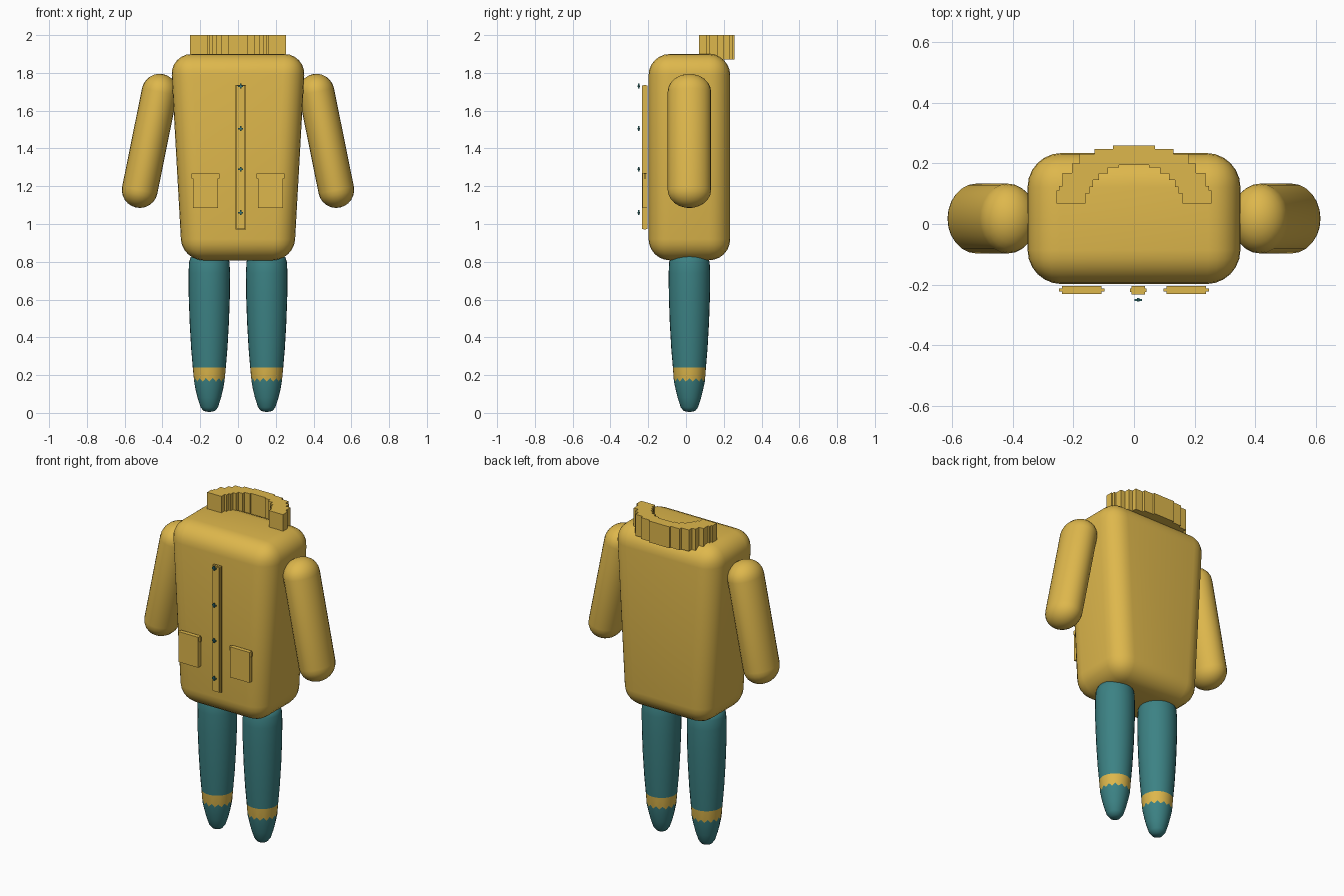
import bpy, bmesh, math
from mathutils import Vector, Matrix

if "Cube" in bpy.data.objects:
    bpy.data.objects.remove(bpy.data.objects["Cube"])

CY = 0.018  # depth of the body centre line


def material(name, rgb):
    m = bpy.data.materials.new(name)
    m.diffuse_color = (*rgb, 1)
    m.use_nodes = True
    m.node_tree.nodes["Principled BSDF"].inputs["Base Color"].default_value = m.diffuse_color
    return m


GOLD = material("golden_yellow", (0.73, 0.475, 0.072))
TEAL = material("deep_teal", (0.045, 0.223, 0.231))


def make(name, bm, mats, smooth=None):
    bmesh.ops.recalc_face_normals(bm, faces=bm.faces)
    me = bpy.data.meshes.new(name)
    bm.to_mesh(me)
    bm.free()
    for m in mats:
        me.materials.append(m)
    ob = bpy.data.objects.new(name, me)
    bpy.context.collection.objects.link(ob)
    if smooth:
        bpy.ops.object.select_all(action='DESELECT')
        ob.select_set(True)
        bpy.context.view_layer.objects.active = ob
        bpy.ops.object.shade_smooth_by_angle(angle=math.radians(smooth))
    return ob


def add_box(bm, lo, hi):
    lo, hi = Vector(lo), Vector(hi)
    mat = Matrix.Translation((lo + hi) / 2) @ Matrix.Diagonal((*(hi - lo), 1))
    return bmesh.ops.create_cube(bm, size=1, matrix=mat)['verts']


def lathe(profile, n, zig=None):
    """Spin (radius, z) pairs; the ring numbered zig gets a sawtooth height."""
    bm = bmesh.new()
    rings = []
    for k, (r, z) in enumerate(profile):
        if r == 0:
            rings.append([bm.verts.new((0, 0, z))] * n)
            continue
        rings.append([bm.verts.new((r * math.cos(math.tau * i / n), r * math.sin(math.tau * i / n),
                                    z + (0.009 * (-1) ** i if k == zig else 0))) for i in range(n)])
    for k in range(len(rings) - 1):
        a, b = rings[k], rings[k + 1]
        for i in range(n):
            j = (i + 1) % n
            f = bm.faces.new(list(dict.fromkeys((a[i], a[j], b[j], b[i]))))
            f.material_index = 1 if zig == k else 0
    return bm


# Jacket body: tapered box with rounded edges
bm = bmesh.new()
for v in add_box(bm, (-0.357, CY - 0.216, 0.808), (0.357, CY + 0.216, 1.9)):
    if v.co.z < 1:
        v.co.x *= 0.83
bmesh.ops.bevel(bm, geom=bm.edges[:], offset=0.112, segments=6, profile=0.5, affect='EDGES')
make("jacket_body", bm, [GOLD], 40)

for side, sx in (("left", -1), ("right", 1)):
    # Sleeve: slightly flattened capsule leaning outward
    top, low = Vector((0.415 * sx, CY, 1.7)), Vector((0.52 * sx, CY, 1.18))
    half, r = (top - low).length / 2, 0.095
    arc = [i * math.pi / 12 for i in range(7)]
    prof = [(r * math.sin(a) if a else 0, -half - r * math.cos(a)) for a in arc]
    prof += [(p, -z) for p, z in reversed(prof)]
    bm = lathe(prof, 24)
    bm.transform(Matrix.Translation((top + low) / 2)
                 @ (top - low).to_track_quat('Z', 'Y').to_matrix().to_4x4()
                 @ Matrix.Identity(4))
    for v in bm.verts:
        v.co.y = CY + (v.co.y - CY) * 0.115 / r
    make(side + "_sleeve", bm, [GOLD], 40)

    # Trouser leg with a gold, saw-edged ankle band
    prof = [(0, 0.004), (0.03, 0.01), (0.046, 0.03), (0.062, 0.08), (0.073, 0.125), (0.082, 0.175),
            (0.0875, 0.24), (0.096, 0.34), (0.104, 0.48), (0.109, 0.62), (0.11, 0.74),
            (0.107, 0.8), (0.098, 0.825), (0.08, 0.836), (0, 0.84)]
    bm = lathe(prof, 28, zig=5)
    bm.transform(Matrix.Translation((0.152 * sx, CY, 0)))
    make(side + "_trouser_leg", bm, [TEAL, GOLD], 50)

    # Pocket with a thin overhanging flap
    bm = bmesh.new()
    x0, x1 = sorted((0.107 * sx, 0.238 * sx))
    add_box(bm, (x0, -0.23, 1.085), (x1, -0.205, 1.27))
    add_box(bm, (x0 - 0.009, -0.223, 1.242), (x1 + 0.009, -0.212, 1.268))
    make(side + "_pocket", bm, [GOLD])

# Front placket with a wider middle layer
bm = bmesh.new()
add_box(bm, (-0.008, -0.232, 0.973), (0.036, -0.205, 1.732))
add_box(bm, (-0.014, -0.224, 0.97), (0.042, -0.212, 1.735))
make("placket", bm, [GOLD])

# Buttons: small crosses in front of the placket
bm = bmesh.new()
for z in (1.73, 1.505, 1.29, 1.06):
    for k in range(3):
        h = [0.004, 0.003, 0.004]
        h[k] = (0.013, 0.006, 0.013)[k]
        c, h = Vector((0.014, -0.25, z)), Vector(h)
        add_box(bm, c - h, c + h)
make("buttons", bm, [TEAL])

# Collar: stepped horseshoe, as (step end x, step y) from the middle outward
outer = [(0.07, 0.258), (0.13, 0.247), (0.18, 0.23), (0.205, 0.2), (0.235, 0.168), (0.247, 0.125)]
inner = [(0.05, 0.195), (0.085, 0.186), (0.115, 0.167), (0.135, 0.145), (0.147, 0.122), (0.16, 0.1)]


def steps(pts, end):
    path = []
    for (x, y), (_, y2) in zip(pts, pts[1:] + [(0, end)]):
        path += [(x, y), (x, y2)]
    return path


half = steps(outer, 0.11) + [(0.255, 0.11), (0.255, 0.068)] + steps(inner, 0.068)[::-1]
n_out = len(outer) * 2 + 2
o, i = half[:n_out], half[n_out:]
loop = o + i + [(-x, y) for x, y in i[::-1]] + [(-x, y) for x, y in o[::-1]]
bm = bmesh.new()
face = bm.faces.new([bm.verts.new((x, y, 1.87)) for x, y in loop])
new = bmesh.ops.extrude_face_region(bm, geom=[face])['geom']
bmesh.ops.translate(bm, vec=(0, 0, 0.13), verts=[g for g in new if isinstance(g, bmesh.types.BMVert)])
make("collar", bm, [GOLD])
